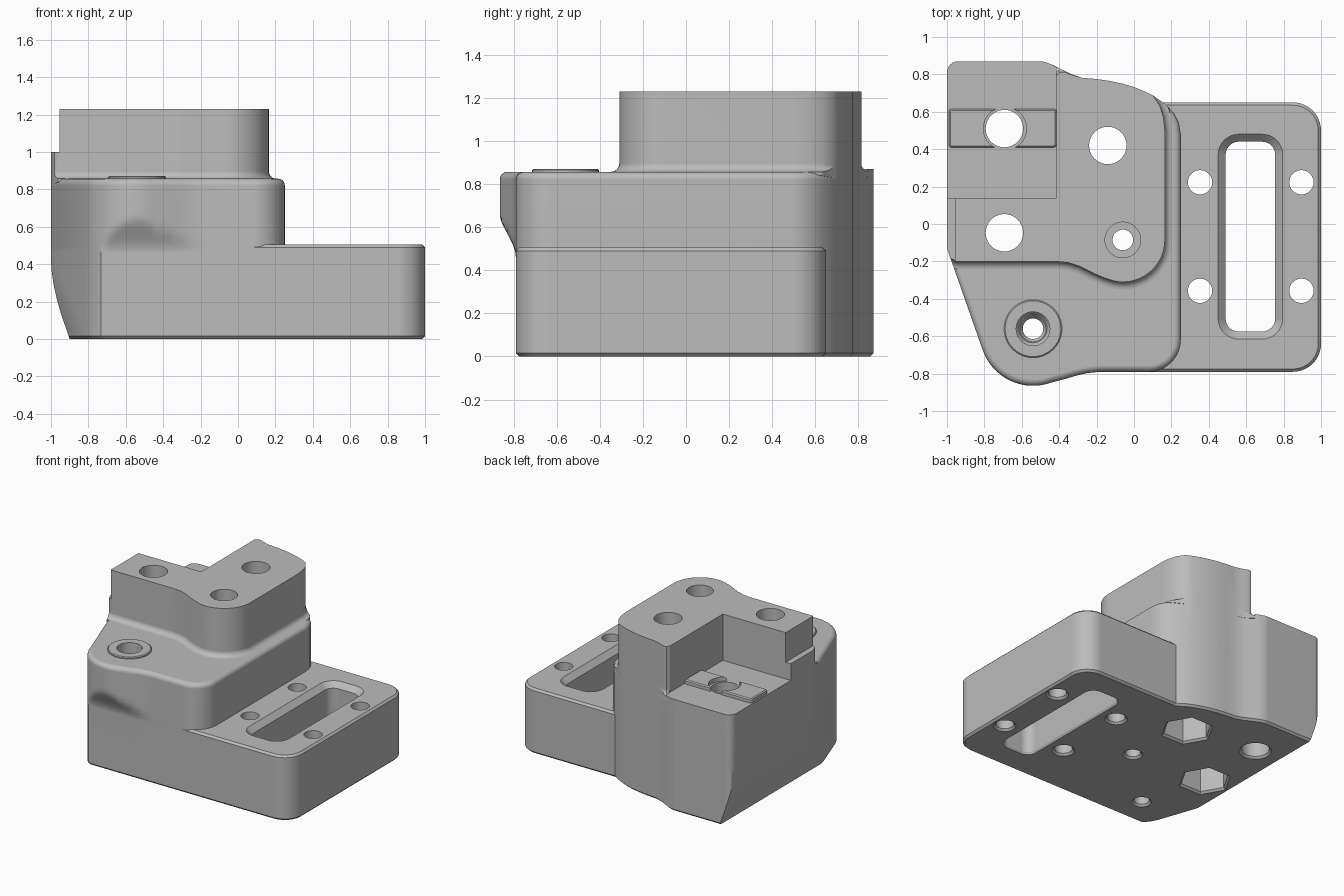
import bpy, bmesh
from math import cos, sin, radians
from mathutils import Vector

cube = bpy.data.objects.get("Cube")
if cube:
    bpy.data.objects.remove(cube, do_unlink=True)

grey = bpy.data.materials.new("neutral grey")
grey.use_nodes = True
grey.diffuse_color = (0.5, 0.5, 0.5, 1)
grey.node_tree.nodes["Principled BSDF"].inputs["Base Color"].default_value = (0.5, 0.5, 0.5, 1)


def arc(cx, cy, r, a, b, n=10):
    steps = [radians(a + (b - a) * i / n) for i in range(n + 1)]
    return [(cx + r * cos(t), cy + r * sin(t)) for t in steps]


def circle(x, y, r, n=40):
    return arc(x, y, r, 0, 360, n)[:-1]


def rounded(x0, x1, y0, y1, r):
    return (arc(x1 - r, y0 + r, r, -90, 0) + arc(x1 - r, y1 - r, r, 0, 90)
            + arc(x0 + r, y1 - r, r, 90, 180) + arc(x0 + r, y0 + r, r, 180, 270))


def grow(outline, d):
    """Offset a counter-clockwise outline outwards by d."""
    pts = [Vector(p) for p in outline]
    out = []
    for i, p in enumerate(pts):
        a = (p - pts[i - 1]).normalized()
        b = (pts[(i + 1) % len(pts)] - p).normalized()
        n, m = Vector((a.y, -a.x)), Vector((b.y, -b.x))
        out.append(p + (n + m) * (d / (1 + n.dot(m))))
    return out


def loft(name, outline, levels, limit=None):
    """Stack offset copies of an outline; levels are (offset, height)."""
    bm = bmesh.new()
    rings = []
    for d, z in levels:
        ring = []
        for p in grow(outline, d):
            y = max(p.y, -limit(z) - d) if limit else p.y
            ring.append(bm.verts.new((p.x, y, z)))
        rings.append(ring)
    n = len(outline)
    for lo, hi in zip(rings, rings[1:]):
        for i in range(n):
            j = (i + 1) % n
            bm.faces.new((lo[i], lo[j], hi[j], hi[i]))
    bm.faces.new(rings[0][::-1])
    bm.faces.new(rings[-1])
    bmesh.ops.recalc_face_normals(bm, faces=bm.faces)
    mesh = bpy.data.meshes.new(name)
    bm.to_mesh(mesh)
    bm.free()
    mesh.materials.append(grey)
    obj = bpy.data.objects.new(name, mesh)
    bpy.context.collection.objects.link(obj)
    return obj


def box(name, x0, x1, y0, y1, z0, z1):
    return loft(name, [(x0, y0), (x1, y0), (x1, y1), (x0, y1)], [(0, z0), (0, z1)])


def boolean(obj, cutters, operation="DIFFERENCE"):
    bpy.context.view_layer.objects.active = obj
    for c in cutters:
        mod = obj.modifiers.new("cut", "BOOLEAN")
        mod.operation, mod.object, mod.solver = operation, c, "EXACT"
        bpy.ops.object.modifier_apply(modifier=mod.name)


def bore(x, y, r):
    return loft("bore", circle(x, y, r), [(0.03, -0.015), (0, 0.015), (0, 1.5)])


# Outlines
back_curve = [(0.1, 0.688), (0.05, 0.712), (0, 0.732), (-0.06, 0.75), (-0.13, 0.765), (-0.2, 0.775), (-0.28, 0.782)]
back_corner = [(-0.44, 0.853), (-0.48, 0.867), (-0.51, 0.87)] + arc(-0.94, 0.81, 0.06, 90, 180, 6)
body_outline = (arc(-0.54, -0.58, 0.285, 199, 290, 16)
                + [(-0.37, -0.829), (-0.31, -0.811), (-0.25, -0.797), (-0.18, -0.79)]
                + arc(0.08, -0.62, 0.17, 270, 360)
                + [(0.25, 0.48), (0.24, 0.54), (0.215, 0.59), (0.17, 0.64)]
                + back_curve + [(-0.34, 0.803), (-0.4, 0.833)] + back_corner + [(-1, -0.13)])
tower_outline = ([(-1, 0.14), (-1, -0.15), (-0.985, -0.18), (-0.95, -0.2), (-0.42, -0.2), (-0.35, -0.207),
                  (-0.29, -0.226), (-0.22, -0.262), (-0.16, -0.288)]
                 + arc(-0.06, -0.085, 0.225, 258, 360, 14)
                 + [(0.165, 0.5), (0.158, 0.57), (0.137, 0.635)]
                 + back_curve + [(-0.34, 0.8), (-0.375, 0.814), (-0.4, 0.812), (-0.415, 0.79), (-0.415, 0.14)])


def front_limit(z):
    """Front face is flat low down and swells out under the boss."""
    t = min(max((z - 0.46) / 0.22, 0), 1)
    return 0.79 + 0.08 * t * t * (3 - 2 * t)


# Main parts
foot = [(-0.015, 0), (0, 0.015)]
swell = [(0, 0.46 + 0.0275 * i) for i in range(9)]
edge = [(0.035 * (cos(radians(a)) - 1), 0.822 + 0.035 * sin(radians(a))) for a in range(0, 91, 15)]
body = loft("main_body", body_outline, foot + swell + edge, front_limit)

plate = loft("side_plate", [(0.05, -0.79)] + arc(0.85, -0.64, 0.15, -90, 0) + arc(0.85, 0.5, 0.15, 0, 90)
             + [(0.05, 0.65)], foot + [(0, 0.49), (-0.015, 0.505)])

fillet = [(0.04 * (1 - sin(radians(a))), 0.897 - 0.04 * cos(radians(a))) for a in range(0, 91, 15)]
tower = loft("upper_block", tower_outline, [(0, 0.5), (0, 0.83), (0.04, 0.84)] + fillet + [(0, 1.23)])

ledge = loft("rear_ledge", [(-1, 0), (-0.415, 0), (-0.415, 0.84)] + back_corner, foot + [(0, 0.87)])
boss = loft("front_boss", circle(-0.54, -0.56, 0.155), [(0, 0.75), (0, 0.865), (-0.006, 0.871)])
keys = loft("locating_keys", rounded(-0.99, -0.415, 0.41, 0.615, 0.015), [(0, 0.8), (0, 0.895), (-0.008, 0.903)])

# Cutters
envelope = loft("envelope", body_outline, [(0, 0.4), (0, 1.4)])
pocket = box("pocket", -1.3, -0.415, 0.14, 1.3, 0.87, 1.5)
notch = box("notch", -1.3, -0.955, -0.5, 0.3, 1.0, 1.5)
key_gap = loft("key_gap", circle(-0.69, 0.51, 0.115), [(0, 0.7), (0, 1.2)])
slot = loft("slot", rounded(0.49, 0.755, -0.575, 0.44, 0.07), [(0.015, -0.01), (0, 0.015), (0, 0.465), (0.045, 0.51)])
plate_bores = [bore(x, y, 0.065) for x in (0.353, 0.895) for y in (0.223, -0.357)]
big_bores = [bore(x, y, 0.1) for x, y in ((-0.14, 0.42), (-0.693, -0.047), (-0.693, 0.51))]
nut_pockets = [loft("nut_pocket", circle(x, y, 0.175, 6), [(0.03, -0.015), (0, 0.015), (0, 0.45)])
               for x, y in ((-0.14, 0.42), (-0.693, -0.047))]
boss_bore = loft("boss_bore", circle(-0.54, -0.56, 0.055),
                 [(0.03, -0.015), (0, 0.015), (0, 0.72), (0.015, 0.74), (0.02, 0.74), (0.035, 0.76), (0.035, 0.95)])
tower_bore = loft("tower_bore", circle(-0.06, -0.085, 0.055),
                  [(0.03, -0.015), (0, 0.015), (0, 1.08), (0.04, 1.081), (0.04, 1.4)])

# Curved undercut along the lower left side
undercut = loft("undercut", [(-1.3, -0.1), (-0.875, -0.1), (-0.9, 0), (-0.917, 0.05), (-0.945, 0.13), (-0.968, 0.21),
                             (-0.986, 0.29), (-0.996, 0.36), (-1.001, 0.43), (-1.3, 0.43)], [(0, -1.2), (0, 1.2)])
for v in undercut.data.vertices:
    x, y, z = v.co
    v.co = (x, z, y)
undercut.data.flip_normals()

# Cut every part
drills = big_bores + nut_pockets + [boss_bore, tower_bore]
boolean(tower, [envelope], "INTERSECT")
boolean(tower, [pocket, notch] + big_bores + [tower_bore])
boolean(body, [undercut] + drills)
boolean(ledge, [undercut] + big_bores + nut_pockets)
boolean(plate, plate_bores + [slot])
boolean(boss, [boss_bore])
boolean(keys, [key_gap])

for c in [envelope, pocket, notch, key_gap, slot, undercut] + plate_bores + drills:
    bpy.data.objects.remove(c, do_unlink=True)

# Smooth shading with crisp edges
for part in (body, plate, tower, ledge, boss, keys):
    for f in part.data.polygons:
        f.use_smooth = True
    part.data.set_sharp_from_angle(angle=radians(30))
    part.modifiers.new("weighted normals", "WEIGHTED_NORMAL").keep_sharp = True
